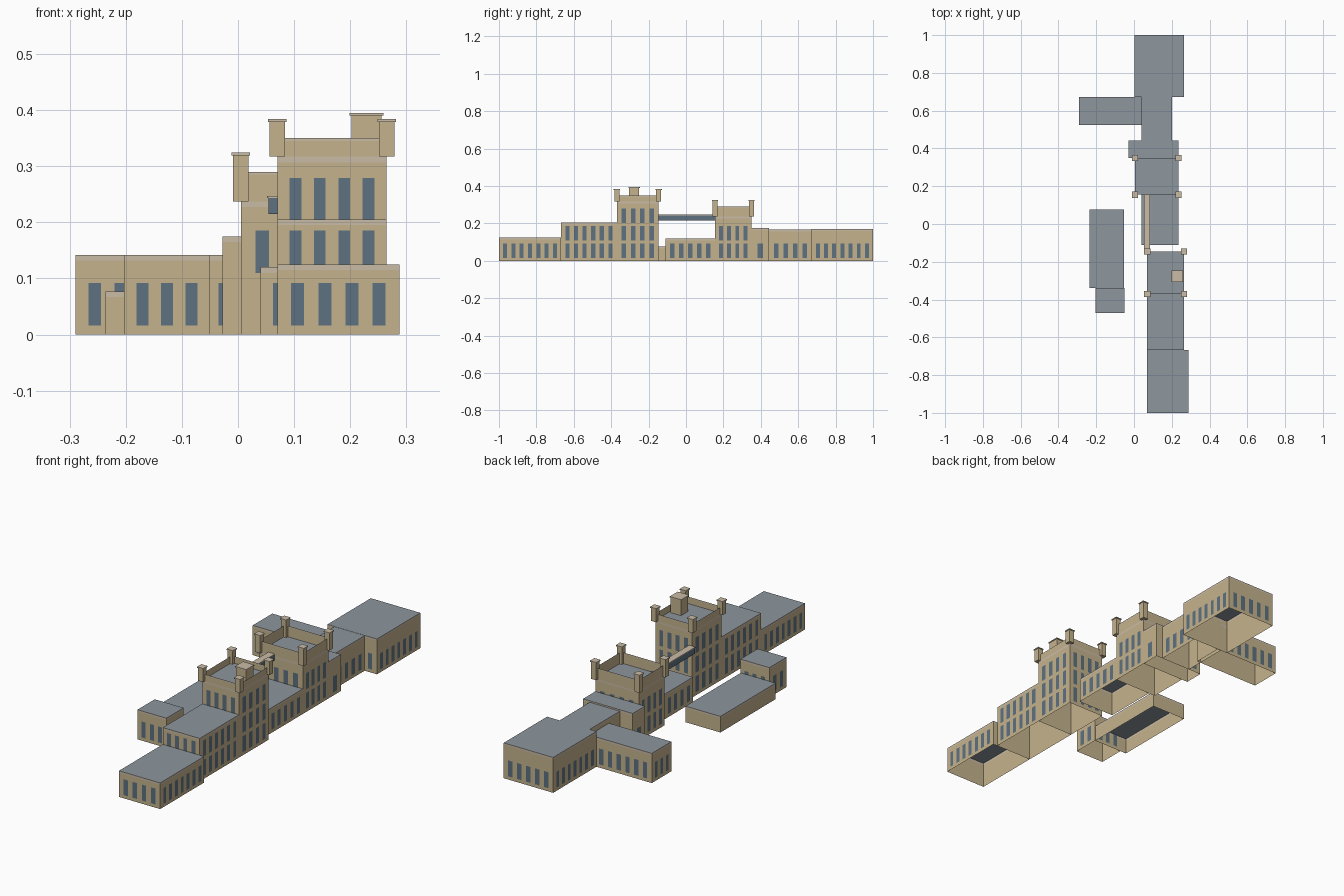
import bpy, bmesh
from mathutils import Vector

cube = bpy.data.objects.get("Cube")
if cube:
    bpy.data.objects.remove(cube, do_unlink=True)


def material(name, color):
    m = bpy.data.materials.new(name)
    m.use_nodes = True
    m.diffuse_color = (*color, 1)
    m.node_tree.nodes["Principled BSDF"].inputs["Base Color"].default_value = (*color, 1)
    return m


STONE = material("sandstone", (0.56, 0.45, 0.27))
TRIM = material("pale stone", (0.59, 0.50, 0.38))
ROOF = material("slate roof", (0.27, 0.305, 0.34))
GLASS = material("blue glass", (0.11, 0.165, 0.215))
WALL_I, TRIM_I, ROOF_I, GLASS_I = range(4)

STOREY, SILL, HEAD, BAY, BAND = 0.0933, 0.016, 0.092, 0.0465, 0.01

# Footprints: name, x range, y range, roof level, parapet top
BLOCKS = [
    ("front_hall", 0.07, 0.288, -1.0, -0.668, 0.125, 0.125),
    ("front_middle_hall", 0.07, 0.265, -0.668, -0.37, 0.205, 0.205),
    ("main_tower", 0.07, 0.265, -0.37, -0.146, 0.317, 0.35),
    ("low_link_hall", 0.04, 0.235, -0.11, 0.155, 0.12, 0.12),
    ("rear_tower", 0.005, 0.235, 0.155, 0.35, 0.237, 0.29),
    ("rear_cross_hall", -0.028, 0.235, 0.35, 0.443, 0.175, 0.175),
    ("rear_link_hall", 0.04, 0.2, 0.443, 0.674, 0.168, 0.168),
    ("side_wing", -0.29, 0.058, 0.525, 0.673, 0.142, 0.142),
    ("back_hall", 0.003, 0.265, 0.672, 1.0, 0.169, 0.169),
    ("low_shed", -0.236, -0.052, -0.34, 0.077, 0.077, 0.077),
    ("shed_annex", -0.203, -0.05, -0.47, -0.34, 0.142, 0.142),
]


def finish(name, bm):
    mesh = bpy.data.meshes.new(name)
    bm.to_mesh(mesh)
    bm.free()
    for m in (STONE, TRIM, ROOF, GLASS):
        mesh.materials.append(m)
    ob = bpy.data.objects.new(name, mesh)
    bpy.context.collection.objects.link(ob)
    return ob


def quad(bm, points, mat):
    bm.faces.new([bm.verts.new(p) for p in points]).material_index = mat


def upright(bm, a, b, z0, z1, mat):
    """Vertical rectangle over the ground line a to b."""
    quad(bm, [(a.x, a.y, z0), (b.x, b.y, z0), (b.x, b.y, z1), (a.x, a.y, z1)], mat)


def hidden(p):
    """True when a point lies inside any hall."""
    return any(x0 < p.x < x1 and y0 < p.y < y1 and p.z < roof
               for _, x0, x1, y0, y1, roof, _ in BLOCKS)


def hall(name, x0, x1, y0, y1, roof, top):
    bm = bmesh.new()
    corners = [Vector(c) for c in ((x0, y0, 0), (x1, y0, 0), (x1, y1, 0), (x0, y1, 0))]
    # Wall courses from the ground up, with a pale band under the roof and parapet
    courses = [(0, roof - BAND, WALL_I), (roof - BAND, roof, TRIM_I)]
    if top > roof:
        courses += [(roof, top - BAND / 2, WALL_I), (top - BAND / 2, top, TRIM_I)]
    for i in range(4):
        a, b = corners[i], corners[(i + 1) % 4]
        for z0, z1, mat in courses:
            upright(bm, a, b, z0, z1, mat)
        # Rows of windows as thin plates
        along = (b - a).normalized()
        out = Vector((along.y, -along.x, 0)) * 0.001
        count = int((b - a).length / BAY)
        step = (b - a).length / (count + 0.5)
        for floor in range(int(roof / STOREY)):
            for k in range(count):
                mid = a + along * step * (k + 0.75) + out
                sill, head = floor * STOREY + SILL, floor * STOREY + HEAD
                if hidden(mid + out + Vector((0, 0, head))):
                    continue
                half = along * step * 0.24
                upright(bm, mid - half, mid + half, sill, head, GLASS_I)
    quad(bm, [(c.x, c.y, roof) for c in corners], ROOF_I)
    finish(name, bm)


def box(bm, x, y, z0, z1, sx, sy, mat):
    made = bmesh.ops.create_cube(bm, size=1)["verts"]
    bmesh.ops.scale(bm, vec=(sx, sy, z1 - z0), verts=made)
    bmesh.ops.translate(bm, vec=(x, y, (z0 + z1) / 2), verts=made)
    for f in {f for v in made for f in v.link_faces}:
        f.material_index = mat


def capped(name, x, y, z0, z1, size):
    """Square shaft under a slightly wider pale slab."""
    bm = bmesh.new()
    box(bm, x, y, z0, z1 - 0.005, size, size, WALL_I)
    box(bm, x, y, z1 - 0.005, z1, size + 0.006, size + 0.006, TRIM_I)
    finish(name, bm)


for block in BLOCKS:
    hall(*block)

# Corner turrets of both towers
for name, x0, x1, y0, y1, roof, top in BLOCKS:
    if top > roof:
        for xs, x in (("right", x0), ("left", x1)):
            for ys, y in (("front", y0), ("back", y1)):
                capped(f"{name}_turret_{ys}_{xs}", x, y, roof, top + 0.034, 0.027)

# Rooftop stair house
capped("stair_house", 0.229, -0.277, 0.317, 0.395, 0.054)

# Glazed footbridge between the towers
bm = bmesh.new()
box(bm, 0.069, 0.0045, 0.215, 0.243, 0.03, 0.301, GLASS_I)
box(bm, 0.069, 0.0045, 0.243, 0.247, 0.034, 0.301, TRIM_I)
finish("footbridge", bm)
